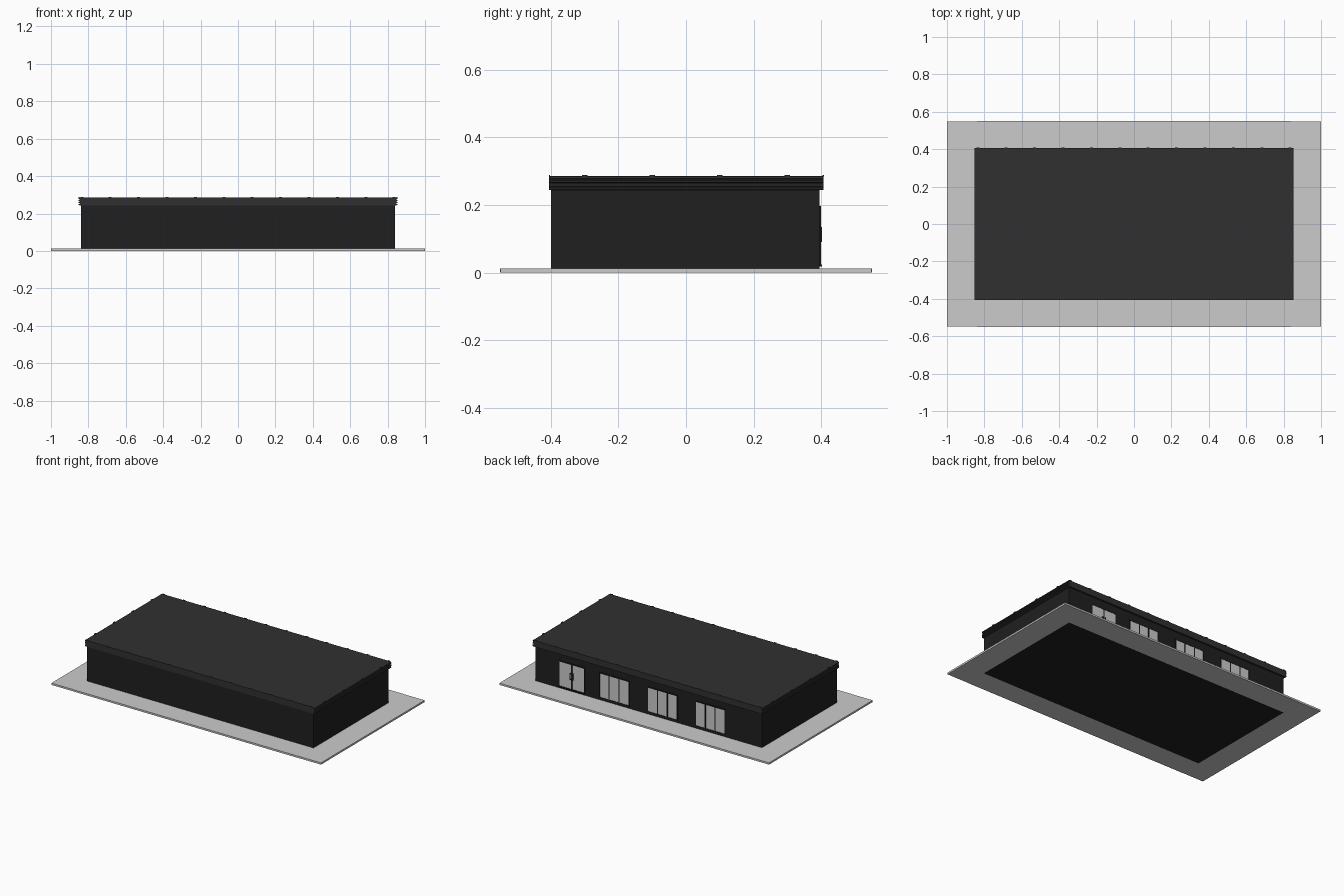
import bpy, bmesh

if "Cube" in bpy.data.objects:
    bpy.data.objects.remove(bpy.data.objects["Cube"])


def material(name, v):
    m = bpy.data.materials.new(name)
    m.diffuse_color = (v, v, v, 1)
    m.use_nodes = True
    m.node_tree.nodes["Principled BSDF"].inputs["Base Color"].default_value = m.diffuse_color
    return m


WALL = material("wall_black", 0.014)
ROOF = material("roof_black", 0.03)


def add_mesh(name, bm, mat=None):
    bmesh.ops.recalc_face_normals(bm, faces=bm.faces)
    me = bpy.data.meshes.new(name)
    bm.to_mesh(me)
    bm.free()
    ob = bpy.data.objects.new(name, me)
    bpy.context.collection.objects.link(ob)
    if mat:
        me.materials.append(mat)
    return ob


def box(name, x, y, z, mat=None):
    bm = bmesh.new()
    bmesh.ops.create_cube(bm, size=1)
    for v in bm.verts:
        for i, (a, b) in enumerate((x, y, z)):
            v.co[i] = a if v.co[i] < 0 else b
    return add_mesh(name, bm, mat)


def prism_along_y(name, profile, y0, y1, mat):
    bm = bmesh.new()
    face = bm.faces.new([bm.verts.new((x, y0, z)) for x, z in profile])
    ext = bmesh.ops.extrude_face_region(bm, geom=[face])
    bmesh.ops.translate(bm, vec=(0, y1 - y0, 0),
                        verts=[g for g in ext["geom"] if isinstance(g, bmesh.types.BMVert)])
    return add_mesh(name, bm, mat)


# Paved surround, left open under the building
for s, side in ((-1, "left"), (1, "right")):
    box("paving_" + side, sorted((s * 0.84, s)), (-0.549, 0.549), (0, 0.012))
box("paving_front", (-0.84, 0.84), (-0.55, -0.40), (0, 0.012))
box("paving_back", (-0.84, 0.84), (0.395, 0.55), (0, 0.012))

# Building body
box("walls", (-0.84, 0.84), (-0.40, 0.395), (0, 0.25), WALL)

# Roof with grooved end fascias
TEETH, Z0, Z1 = 4, 0.243, 0.287
edge = []
for i in range(TEETH):
    za = Z0 + (Z1 - Z0) * i / TEETH
    zb = Z0 + (Z1 - Z0) * (i + 1) / TEETH
    edge += [(0.846, za + 0.001), (0.852, za + 0.003), (0.852, zb - 0.003), (0.846, zb - 0.001)]
profile = edge + [(-x, z) for x, z in reversed(edge)]
prism_along_y("roof", profile, -0.405, 0.407, ROOF)

# Small coping clips along the roof edge
for i in range(12):
    x = -0.835 + i * 1.67 / 11
    for y in (-0.404, 0.406):
        box("coping_clip", (x - 0.008, x + 0.008), (y - 0.002, y + 0.002), (0.284, 0.289), ROOF)
for y in (-0.3, -0.1, 0.1, 0.3):
    for x in (-0.85, 0.85):
        box("coping_clip", (x - 0.003, x + 0.003), (y - 0.008, y + 0.008), (0.284, 0.289), ROOF)


def glazing(name, x0, x1, z0, z1, count):
    """Row of panes between thin upright bars, on the back wall."""
    bar = 0.007
    w = (x1 - x0 - bar * (count + 1)) / count
    for i in range(count + 1):
        x = x0 + i * (w + bar)
        box(name + "_mullion", (x, x + bar), (0.39, 0.399), (z0, z1), WALL)
        if i < count:
            box(name + "_pane", (x + bar, x + bar + w), (0.39, 0.397), (z0, z1))
    for z in (z0 - bar, z1):
        box(name + "_rail", (x0, x1), (0.39, 0.399), (z, z + bar), WALL)


# Back windows and double door
for x in (0.255, -0.103, -0.458):
    glazing("window", x - 0.113, x + 0.113, 0.032, 0.19, 3)
glazing("door", 0.472, 0.666, 0.028, 0.19, 2)

# Door handles and threshold
for s in (-1, 1):
    x = 0.569 + s * 0.010
    box("door_handle", (x - 0.003, x + 0.003), (0.399, 0.403), (0.09, 0.135), WALL)
    for z in (0.09, 0.13):
        box("handle_mount", (x - 0.003, x + 0.003), (0.394, 0.401), (z, z + 0.005), WALL)
box("door_threshold", (0.472, 0.666), (0.39, 0.403), (0.018, 0.024), WALL)
